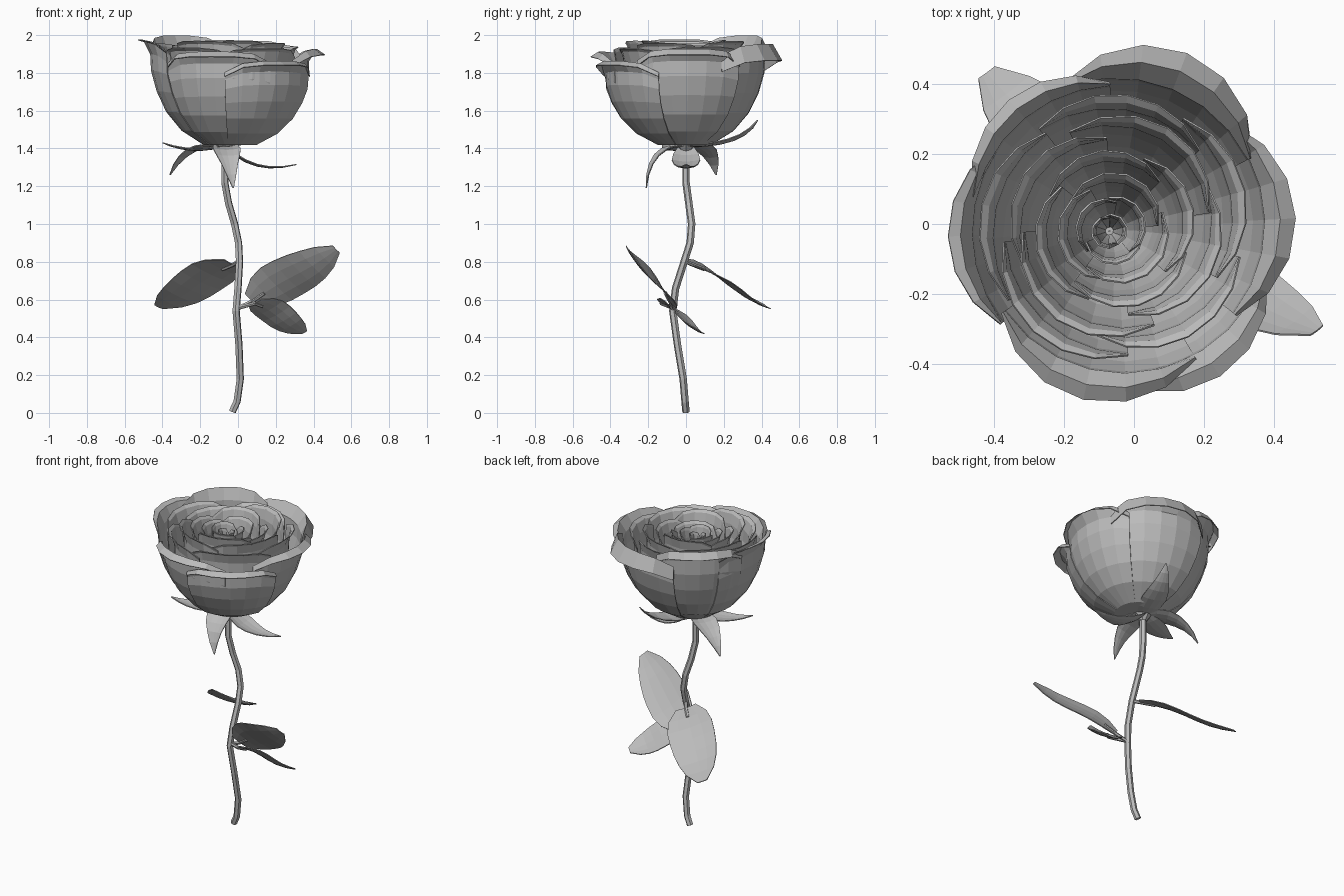
import bpy, bmesh, random
from math import sin, cos, pi, radians
from mathutils import Vector

random.seed(4)
cube = bpy.data.objects.get("Cube")
if cube:
    bpy.data.objects.remove(cube, do_unlink=True)

GREY = (0.5, 0.5, 0.5, 1)
grey = bpy.data.materials.new("plain_grey")
grey.use_nodes = True
grey.diffuse_color = GREY
grey.node_tree.nodes["Principled BSDF"].inputs["Base Color"].default_value = GREY


def add(name, data):
    obj = bpy.data.objects.new(name, data)
    bpy.context.collection.objects.link(obj)
    data.materials.append(grey)
    return obj


def sheet(name, rows, thickness=0.005):
    """Thin flat-shaded surface through a grid of points."""
    bm = bmesh.new()
    grid = [[bm.verts.new(p) for p in row] for row in rows]
    for low, high in zip(grid, grid[1:]):
        for j in range(len(low) - 1):
            bm.faces.new((low[j], low[j + 1], high[j + 1], high[j]))
    mesh = bpy.data.meshes.new(name)
    bm.to_mesh(mesh)
    bm.free()
    solid = add(name, mesh).modifiers.new("thickness", "SOLIDIFY")
    solid.thickness = thickness
    solid.offset = 0


def tube(name, points, radius):
    """Faceted rod along a path."""
    curve = bpy.data.curves.new(name, "CURVE")
    curve.dimensions = "3D"
    curve.bevel_depth = radius
    curve.bevel_resolution = 1
    curve.use_fill_caps = True
    spline = curve.splines.new("POLY")
    spline.points.add(len(points) - 1)
    for point, co in zip(spline.points, points):
        point.co = (*co, 1)
    spline.use_smooth = False
    add(name, curve)


# Stem
tube("stem", [(-0.03, 0, 0.006), (-0.005, -0.005, 0.06), (0.012, -0.015, 0.18),
              (0.005, -0.045, 0.36), (-0.01, -0.07, 0.54), (0, -0.055, 0.66),
              (0.008, -0.01, 0.8), (0.003, 0.022, 0.9), (-0.018, 0.03, 1.0),
              (-0.05, 0.015, 1.11), (-0.07, 0, 1.22), (-0.07, 0, 1.42)], 0.02)

# Calyx under the bloom
bm = bmesh.new()
bmesh.ops.create_cone(bm, cap_ends=True, segments=8, radius1=0.022, radius2=0.06, depth=0.05)
bmesh.ops.translate(bm, verts=bm.verts, vec=(-0.07, 0, 1.4))
mesh = bpy.data.meshes.new("calyx")
bm.to_mesh(mesh)
bm.free()
add("calyx", mesh)

# Petals: (radius, height) fractions from the base to below the curled lip
PROFILE = [(0.05, 0), (0.33, 0), (0.61, 0.14), (0.8, 0.32), (0.92, 0.52),
           (0.99, 0.72), (1.0, 0.88)]


def petal(name, centre, angle, half, radius, low, top, lip, droop, notch, twist):
    """Cupped petal whose lip rolls outward and down by droop."""
    reach = lip - radius
    rings = [(radius * r, low + (top - low) * h, h, 0) for r, h in PROFILE]
    rings += [(radius, top, 1, 0.5), (radius, top - droop, 1, 1)]
    rows = []
    for r, z, h, curl in rings:
        row = []
        for j in range(-3, 4):
            u = j / 3
            a = angle + half * u
            rr = r + reach * curl * (0.1 + 0.9 * (1 - u * u)) + r * twist * u
            row.append(Vector((centre[0] + rr * cos(a), centre[1] + rr * sin(a),
                               z - notch * u ** 4 * h ** 3)))
        rows.append(row)
    sheet(name, rows)


# Outer petals: direction, half span, lip height, lip radius, droop
OUTER = [(3, 40, 1.925, 0.5, 0.03), (69, 41, 1.95, 0.53, 0.085), (131, 37, 1.995, 0.48, 0.04),
         (183, 36, 1.965, 0.49, -0.01), (258, 42, 1.91, 0.5, 0.025), (304, 38, 1.86, 0.51, 0.02)]
for i, (deg, half, top, lip, droop) in enumerate(OUTER):
    petal(f"outer_petal_{i}", (-0.04, -0.01), radians(deg), radians(half),
          0.415 + 0.008 * (i % 2), 1.42, top, lip, droop, 0.06, 0.02)

# Inner whorls: petal count, radius, lip reach, lip height, start angle
WHORLS = [(5, 0.345, 0.04, 1.93, 20), (4, 0.275, 0.035, 1.94, 55), (4, 0.2, 0.03, 1.94, 10),
          (3, 0.135, 0.025, 1.935, 70), (3, 0.085, 0.015, 1.925, 30), (2, 0.04, 0.01, 1.91, 20)]
for w, (count, radius, reach, top, start) in enumerate(WHORLS):
    for i in range(count):
        angle = radians(start) + 2 * pi * i / count + random.uniform(-0.15, 0.15)
        size = radius * random.uniform(0.96, 1.04)
        petal(f"inner_petal_{w}_{i}", (-0.045 - 0.005 * w, -0.005 - 0.003 * w), angle,
              1.2 * pi / count, size, 1.44 + 0.02 * w, top + random.uniform(-0.025, 0.02),
              size + reach, -0.015, 0.05, 0.06)


def blade(name, path, side, half, widths, fold):
    """Leaf-shaped strip with raised edges along a path."""
    rows = []
    for k, (p, w) in enumerate(zip(path, widths)):
        along = path[min(k + 1, len(path) - 1)] - path[max(k - 1, 0)]
        up = along.cross(side).normalized()
        rows.append([p + side * (u * half * w) + up * (fold * u * u * w)
                     for u in (-1, -0.5, 0, 0.5, 1)])
    sheet(name, rows)


# Sepals: middle control point, tip
SEPAL_BASE = Vector((-0.07, 0, 1.41))
SEPALS = [((0.08, 0, 1.25), (0.31, 0, 1.315)), ((-0.06, -0.19, 1.42), (-0.025, -0.21, 1.19)),
          ((-0.27, 0.13, 1.43), (-0.36, 0.16, 1.26)),
          ((-0.25, -0.07, 1.36), (-0.4, -0.12, 1.43)),
          ((0.03, 0.3, 1.4), (0.07, 0.38, 1.55))]
for i, (mid, tip) in enumerate(SEPALS):
    mid, tip = Vector(mid), Vector(tip)
    path = [SEPAL_BASE.lerp(mid, t / 6).lerp(mid.lerp(tip, t / 6), t / 6) for t in range(7)]
    out = tip - SEPAL_BASE
    side = Vector((-out.y, out.x, 0)).normalized()
    blade(f"sepal_{i}", path, side, 0.075, (0.5, 0.9, 1, 0.85, 0.6, 0.35, 0.04), 0.012)

# Leaves: stem joint, base, tip, slope of the leaf plane in y and z, half width
LEAVES = [("left_leaf", (0, -0.065, 0.555), (0.075, -0.085, 0.59), (0.52, -0.305, 0.865),
           (0, -0.6, 0.8), 0.135),
          ("right_leaf", (0, 0, 0.8), (-0.025, 0.035, 0.785), (-0.42, 0.43, 0.56),
           (0, 0.85, -0.53), 0.14),
          ("small_leaf", (0, -0.065, 0.555), (0.09, -0.13, 0.58), (0.35, 0.085, 0.425),
           (0, 0.83, -0.55), 0.1)]
for name, joint, base, tip, slope, half in LEAVES:
    base, tip = Vector(base), Vector(tip)
    normal = Vector((1, 0, 0)).cross(Vector(slope)).normalized()
    if normal.z < 0:
        normal.negate()
    side = normal.cross(tip - base).normalized()
    path = [base.lerp(tip, t / 7) + normal * 0.012 * sin(2 * pi * t / 7) for t in range(8)]
    blade(name, path, side, half, (0.45, 0.85, 1, 1, 0.95, 0.83, 0.62, 0.22), 0.012)
    tube(name + "_stalk", [joint, base, path[1]], 0.011)
